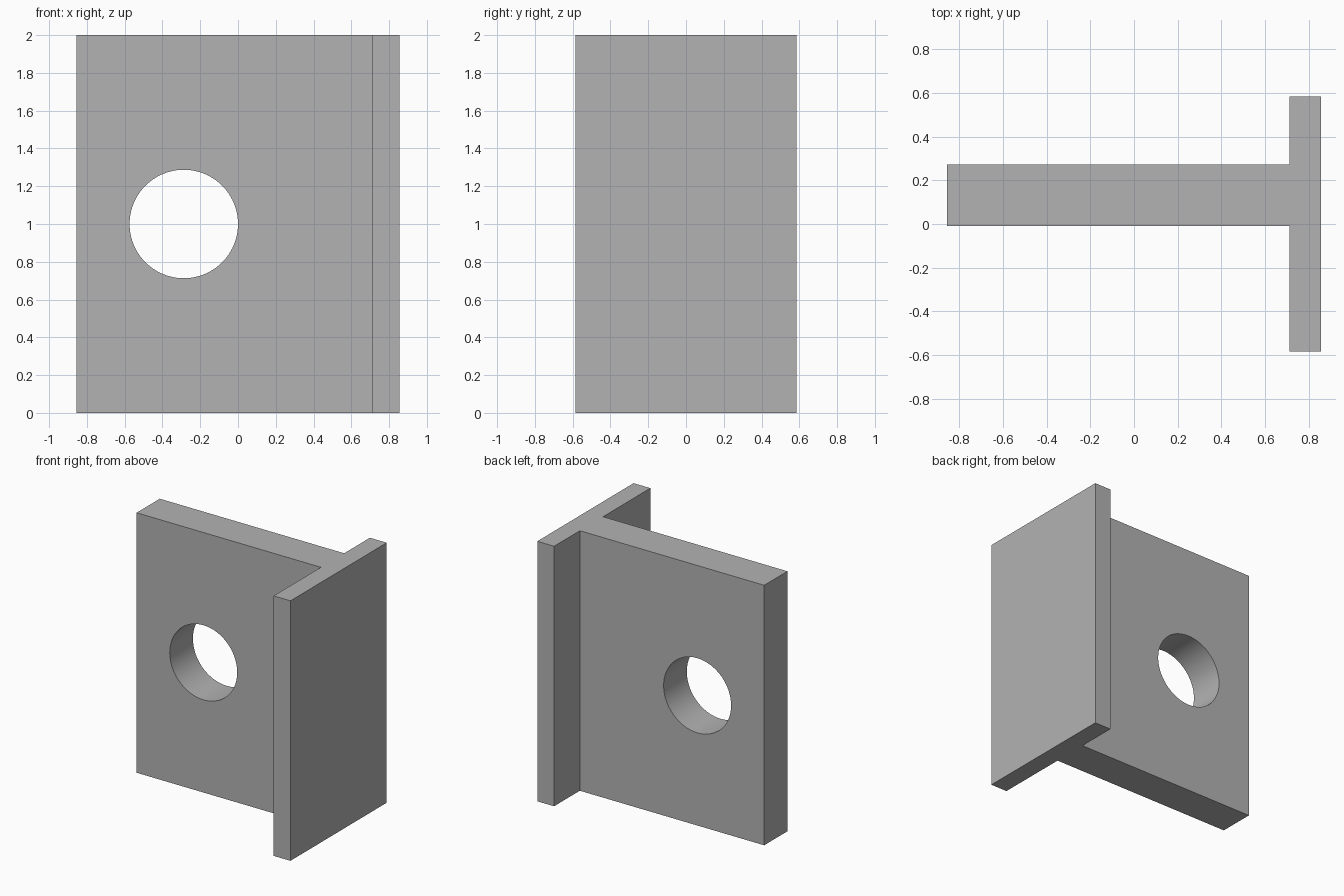
import bpy
import bmesh
import math

cube = bpy.data.objects.get("Cube")
if cube:
    bpy.data.objects.remove(cube, do_unlink=True)

HEIGHT = 2.0
HALF_WIDTH, HALF_DEPTH = 0.856, 0.585
FLANGE_X = 0.713                     # inner face of the flange
WEB_FRONT, WEB_BACK = -0.01, 0.272
HOLE_X, HOLE_RADIUS = -0.287, 0.287

# Plain grey material
grey = bpy.data.materials.new("plain grey")
grey.use_nodes = True
colour = (0.45, 0.45, 0.45, 1.0)
grey.diffuse_color = colour
grey.node_tree.nodes["Principled BSDF"].inputs["Base Color"].default_value = colour

# T-shaped plate: profile extruded upwards
profile = [
    (-HALF_WIDTH, WEB_FRONT), (FLANGE_X, WEB_FRONT),
    (FLANGE_X, -HALF_DEPTH), (HALF_WIDTH, -HALF_DEPTH),
    (HALF_WIDTH, HALF_DEPTH), (FLANGE_X, HALF_DEPTH),
    (FLANGE_X, WEB_BACK), (-HALF_WIDTH, WEB_BACK),
]
bm = bmesh.new()
base = bm.faces.new([bm.verts.new((x, y, 0)) for x, y in profile])
top = bmesh.ops.extrude_face_region(bm, geom=[base])["geom"]
bmesh.ops.translate(bm, vec=(0, 0, HEIGHT),
                    verts=[g for g in top if isinstance(g, bmesh.types.BMVert)])
bmesh.ops.recalc_face_normals(bm, faces=bm.faces)
mesh = bpy.data.meshes.new("bracket")
bm.to_mesh(mesh)
bm.free()
mesh.materials.append(grey)
bracket = bpy.data.objects.new("bracket", mesh)
bpy.context.collection.objects.link(bracket)

# Round hole through the web
bpy.ops.mesh.primitive_cylinder_add(
    vertices=96, radius=HOLE_RADIUS, depth=1,
    location=(HOLE_X, (WEB_FRONT + WEB_BACK) / 2, HEIGHT / 2),
    rotation=(math.pi / 2, 0, 0))
cutter = bpy.context.object
cutter.name = "hole_cutter"
cutter.hide_render = True
cutter.data.materials.append(grey)

cut = bracket.modifiers.new("hole", "BOOLEAN")
cut.operation = "DIFFERENCE"
cut.solver = "EXACT"
cut.object = cutter

bpy.ops.object.select_all(action="DESELECT")
bracket.select_set(True)
bpy.context.view_layer.objects.active = bracket
bpy.ops.object.modifier_apply(modifier=cut.name)
bpy.data.objects.remove(cutter, do_unlink=True)

# Smooth hole wall, sharp plate edges
bpy.ops.object.shade_smooth_by_angle(angle=math.radians(30))
